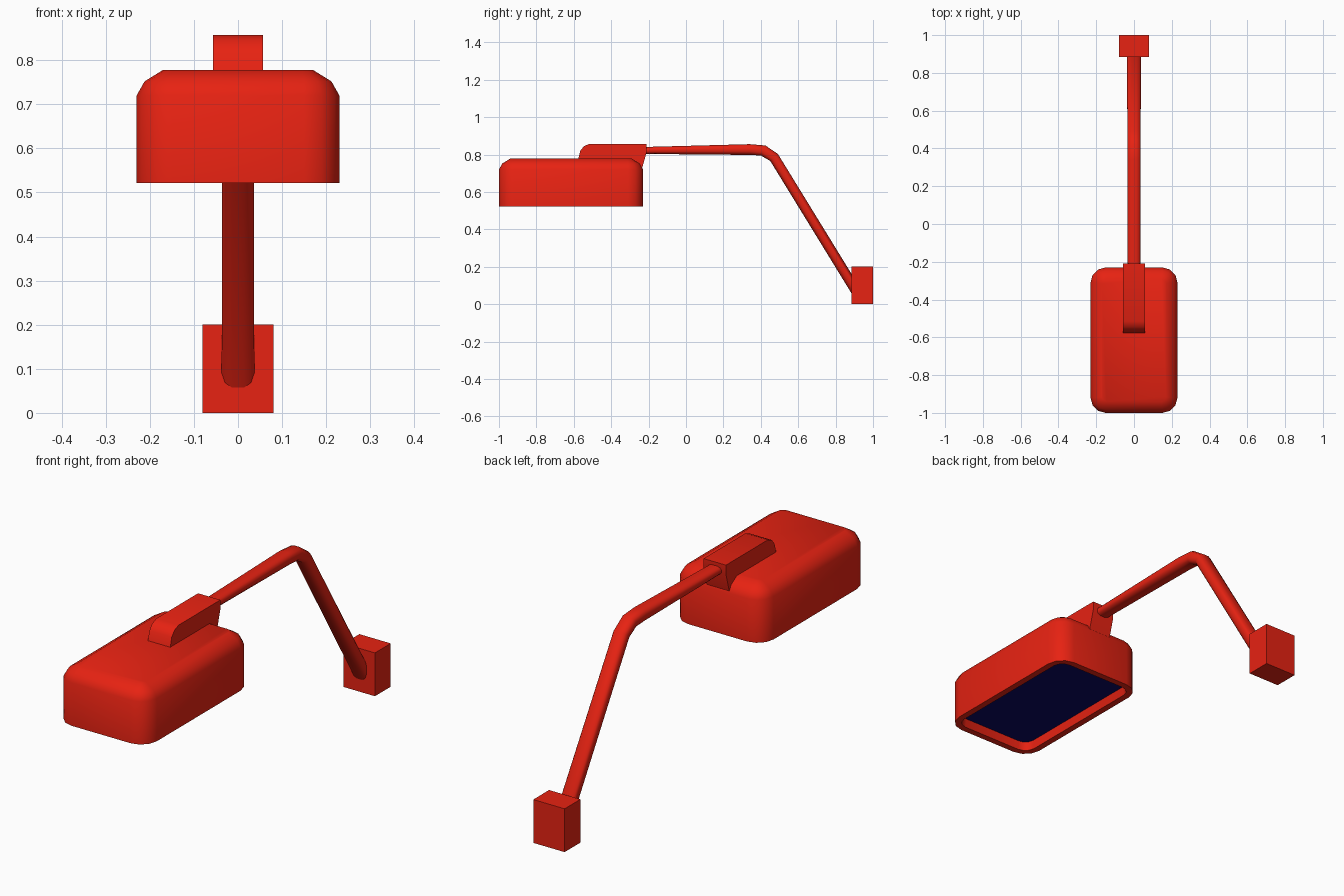
import bpy, bmesh, math
from mathutils import Vector

if "Cube" in bpy.data.objects:
    bpy.data.objects.remove(bpy.data.objects["Cube"])


def material(name, color):
    m = bpy.data.materials.new(name)
    m.diffuse_color = color
    m.use_nodes = True
    m.node_tree.nodes["Principled BSDF"].inputs["Base Color"].default_value = m.diffuse_color
    return m


RED = material("red paint", (0.8, 0.016, 0.006, 1))
BLUE = material("dark blue lens", (0.003, 0.002, 0.12, 1))


def loft(name, rings, mat, cap_start=True, cap_end=True, angle=40):
    """Skin a list of equal-length point rings into one object."""
    bm = bmesh.new()
    vr = [[bm.verts.new(p) for p in r] for r in rings]
    n = len(vr[0])
    for a, b in zip(vr, vr[1:]):
        for i in range(n):
            j = (i + 1) % n
            bm.faces.new((a[i], a[j], b[j], b[i]))
    if cap_start:
        bm.faces.new(vr[0][::-1])
    if cap_end:
        bm.faces.new(vr[-1])
    bmesh.ops.recalc_face_normals(bm, faces=bm.faces)
    me = bpy.data.meshes.new(name)
    bm.to_mesh(me)
    bm.free()
    ob = bpy.data.objects.new(name, me)
    bpy.context.collection.objects.link(ob)
    me.materials.append(mat)
    bpy.ops.object.select_all(action='DESELECT')
    ob.select_set(True)
    bpy.context.view_layer.objects.active = ob
    bpy.ops.object.shade_smooth_by_angle(angle=math.radians(angle))
    return ob


def rounded_rect(inset, z, hx=0.23, hy=0.385, cy=-0.615, r=0.08, seg=3):
    """Plan outline of the lamp head, shrunk by inset."""
    rad = max(r - inset, 0.025)
    x, y = hx - inset - rad, hy - inset - rad
    pts = []
    for k, (sx, sy) in enumerate([(1, 1), (-1, 1), (-1, -1), (1, -1)]):
        for s in range(seg + 1):
            a = math.pi / 2 * (k + s / seg)
            pts.append((sx * x + rad * math.cos(a),
                        cy + sy * y + rad * math.sin(a), z))
    return pts


# Lamp head: recessed rim, straight walls, bevelled top
head_profile = [(0.035, 0.565), (0.03, 0.522), (0, 0.522),
                (0, 0.72), (0.018, 0.752), (0.06, 0.778)]
loft("lamp_head", [rounded_rect(*p) for p in head_profile], RED)

# Lens closing the recess
loft("lens", [rounded_rect(0.034, z) for z in (0.562, 0.567)], BLUE)

# Mounting bracket over the back edge of the head
bracket = [(-0.578, 0.77), (-0.565, 0.82), (-0.545, 0.845), (-0.515, 0.857),
           (-0.21, 0.857), (-0.21, 0.815), (-0.238, 0.715), (-0.29, 0.70)]
loft("bracket", [[(x, y, z) for y, z in bracket] for x in (-0.057, 0.057)], RED)


def arm_section(top, bottom, hw, n=12):
    """Squarish rounded section between a top and a bottom point (y, z)."""
    t, b = Vector((0, *top)), Vector((0, *bottom))
    mid, half = (t + b) / 2, (t - b) / 2
    pts = []
    for i in range(n):
        a = 2 * math.pi * (i + 0.5) / n
        c, s = math.cos(a), math.sin(a)
        c, s = (math.copysign(abs(v) ** 0.75, v) for v in (c, s))
        pts.append(mid + half * s + Vector((hw * c, 0, 0)))
    return pts


# Bent arm from the bracket down into the wall block
arm = [((-0.25, 0.84), (-0.25, 0.803), 0.034), ((0.34, 0.856), (0.34, 0.797), 0.036),
       ((0.425, 0.849), (0.40, 0.794), 0.036), ((0.492, 0.803), (0.45, 0.765), 0.036),
       ((0.89, 0.155), (0.89, 0.048), 0.038)]
loft("arm", [arm_section(*s) for s in arm], RED, angle=50)

# Wall mounting block
loft("wall_block", [[(-0.08, y, 0), (0.08, y, 0), (0.08, y, 0.2), (-0.08, y, 0.2)]
                    for y in (0.885, 1.0)], RED)
